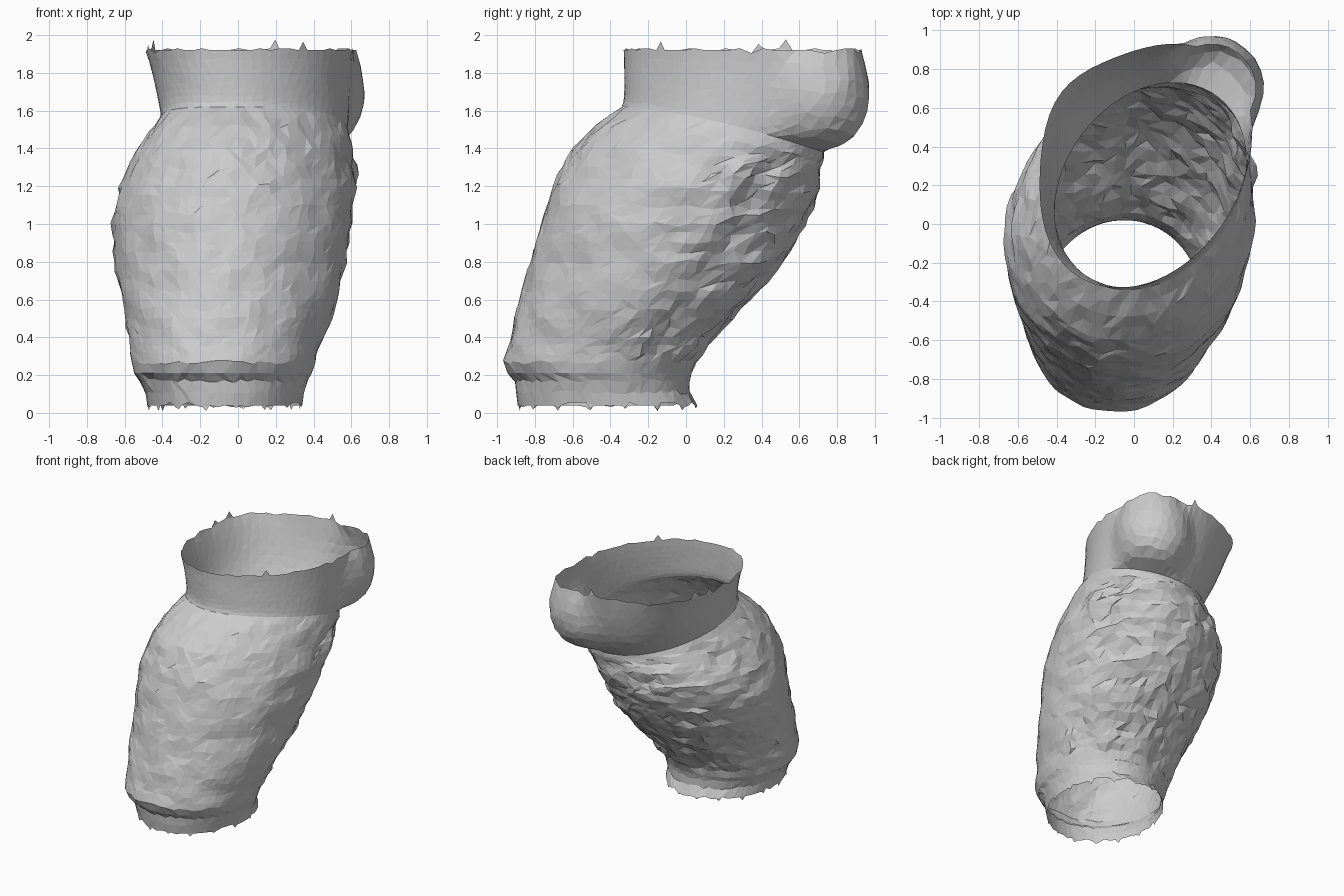
import bpy, bmesh, math, random
from mathutils import Vector, noise

if "Cube" in bpy.data.objects:
    bpy.data.objects.remove(bpy.data.objects["Cube"])

random.seed(4)
SEG = 64

# Profile rings: front height, drop of height at back, x min/max, y min/max, skew
CUFF = [(0.04, 0.0, -0.48, 0.34, -0.89, 0.06, 0.05),
        (0.11, 0.0, -0.49, 0.35, -0.90, 0.02, 0.05),
        (0.17, 0.0, -0.52, 0.37, -0.905, 0.02, 0.05),
        (0.21, 0.0, -0.55, 0.39, -0.945, 0.03, 0.05)]
BODY = [CUFF[-1],
        (0.27, 0.0, -0.56, 0.41, -0.97, 0.06, 0.06),
        (0.40, 0.0, -0.575, 0.45, -0.935, 0.15, 0.06),
        (0.60, 0.0, -0.61, 0.525, -0.88, 0.34, 0.06),
        (0.80, 0.0, -0.645, 0.57, -0.82, 0.52, 0.05),
        (1.00, 0.0, -0.67, 0.605, -0.77, 0.63, 0.05),
        (1.20, 0.03, -0.63, 0.62, -0.71, 0.715, 0.1),
        (1.40, 0.10, -0.54, 0.61, -0.60, 0.725, 0.18),
        (1.52, 0.18, -0.475, 0.60, -0.48, 0.73, 0.22),
        (1.62, 0.24, -0.41, 0.58, -0.34, 0.73, 0.25)]
COLLAR = [BODY[-1],
          (1.64, 0.24, -0.41, 0.585, -0.33, 0.75, 0.25),
          (1.72, 0.20, -0.425, 0.59, -0.33, 0.83, 0.25),
          (1.82, 0.08, -0.45, 0.60, -0.33, 0.90, 0.26),
          (1.92, 0.0, -0.48, 0.61, -0.33, 0.93, 0.27)]
KNOB, KNOB_R, KNOB_TALL = Vector((0.40, 0.70, 1.70)), 0.285, 1.3
MID = Vector((0.2, 0.4, 0))


def ring_point(ring, t):
    z, drop, x0, x1, y0, y1, skew = ring
    s = math.sin(t + skew)
    return Vector(((x0 + x1) / 2 + (x1 - x0) / 2 * math.cos(t),
                   (y0 + y1) / 2 + (y1 - y0) / 2 * s,
                   z - drop * ((s + 1) / 2) ** 1.5))


def roughen(p, t, z, amount):
    """Scaly relief: faint at the front, horizontal ridges and grooves at the back."""
    fade = min(1, max(0, (z - 0.2) / 0.1)) * min(1, max(0, (1.62 - z) / 0.2))
    back = max(0, min(1, math.sin(t) * 1.5 + 0.4))
    h = 0.018 * noise.noise(p * 7)
    h += back * 0.03 * noise.noise(Vector((p.x * 6, p.y * 5, p.z * 13)))
    for groove in (0.45, 1.75):
        h -= back * 0.025 * math.exp(-((t - groove) / 0.12) ** 2)
    h += 0.045 * math.exp(-((p - Vector((0.61, 0.28, 1.26))).length / 0.07) ** 2)
    out = Vector((math.cos(t), math.sin(t), 0.2 * back))
    return p + out * h * fade * amount


def bulge(p, t, z):
    """Flare the back left corner and push the wall onto the knob at the back right."""
    flare = 0.09 * math.exp(-((t - 2.4) / 0.5) ** 2) * (z - 1.62) / 0.3
    p = p + Vector((-0.6, 0.8, 0)) * flare
    d = Vector((p.x, p.y, 0)) - MID
    length = d.length
    d.normalize()
    o = Vector((MID.x - KNOB.x, MID.y - KNOB.y, (p.z - KNOB.z) / KNOB_TALL))
    b, c = o.dot(d), o.length_squared - KNOB_R ** 2
    if b * b > c:
        return p + d * max(0, -b + math.sqrt(b * b - c) - length)
    return p


def shell(name, rings, step, rough=0.0, jitter=0.0, knob=False, ragged=0):
    # Resample the profile into evenly spaced rows
    rows = [rings[0]]
    for a, b in zip(rings, rings[1:]):
        n = max(1, round((b[0] - a[0]) / step))
        rows += [tuple(u + (v - u) * k / n for u, v in zip(a, b)) for k in range(1, n + 1)]
    bm = bmesh.new()
    grid = []
    last = len(rows) - 1
    for r, row in enumerate(rows):
        line = []
        for i in range(SEG):
            t = 2 * math.pi * i / SEG
            jt, jrow = t, row
            if 0 < r < last:
                jt += random.uniform(-2, 2) * jitter
                jrow = (row[0] + random.uniform(-1, 1) * jitter,) + row[1:]
            p = roughen(ring_point(jrow, jt), t, row[0], rough)
            if knob and r > 0:
                p = bulge(p, t, row[0])
            if (ragged > 0 and r == last) or (ragged < 0 and r == 0):
                p.z += ragged * random.choice((-0.015, 0, 0, 0, 0.01))
            line.append(bm.verts.new(p))
        grid.append(line)
    for lo, hi in zip(grid, grid[1:]):
        for i in range(SEG):
            j = (i + 1) % SEG
            if random.random() < 0.5:
                bm.faces.new((lo[i], lo[j], hi[j]))
                bm.faces.new((lo[i], hi[j], hi[i]))
            else:
                bm.faces.new((lo[i], lo[j], hi[i]))
                bm.faces.new((lo[j], hi[j], hi[i]))
    # Blend the knob into the collar wall
    if knob:
        wall = [v for line in grid[1:-1] for v in line]
        for _ in range(3):
            bmesh.ops.smooth_vert(bm, verts=wall, factor=0.5,
                                  use_axis_x=True, use_axis_y=True, use_axis_z=True)
    # Torn tips along the open edge
    if ragged:
        edge = grid[-1] if ragged > 0 else grid[0]
        for i in (28, 26, 13, 53) if ragged > 0 else range(1, SEG, 4):
            a, b = edge[i], edge[(i + 1) % SEG]
            tip = (a.co + b.co) / 2
            tip.z = 1.97 + random.uniform(-0.02, 0.02) if ragged > 0 else random.uniform(0.01, 0.03)
            v = bm.verts.new(tip)
            bm.faces.new((b, a, v) if ragged < 0 else (a, b, v))
    me = bpy.data.meshes.new(name)
    bm.to_mesh(me)
    bm.free()
    ob = bpy.data.objects.new(name, me)
    bpy.context.collection.objects.link(ob)
    return ob


# Lower open hem, main sleeve, and upper collar with its knob
shell("lower_cuff", CUFF, 0.05, jitter=0.012, ragged=-1)
shell("sleeve_body", BODY, 0.05, rough=1.0, jitter=0.013)
shell("upper_collar", COLLAR, 0.04, jitter=0.008, knob=True, ragged=1)
